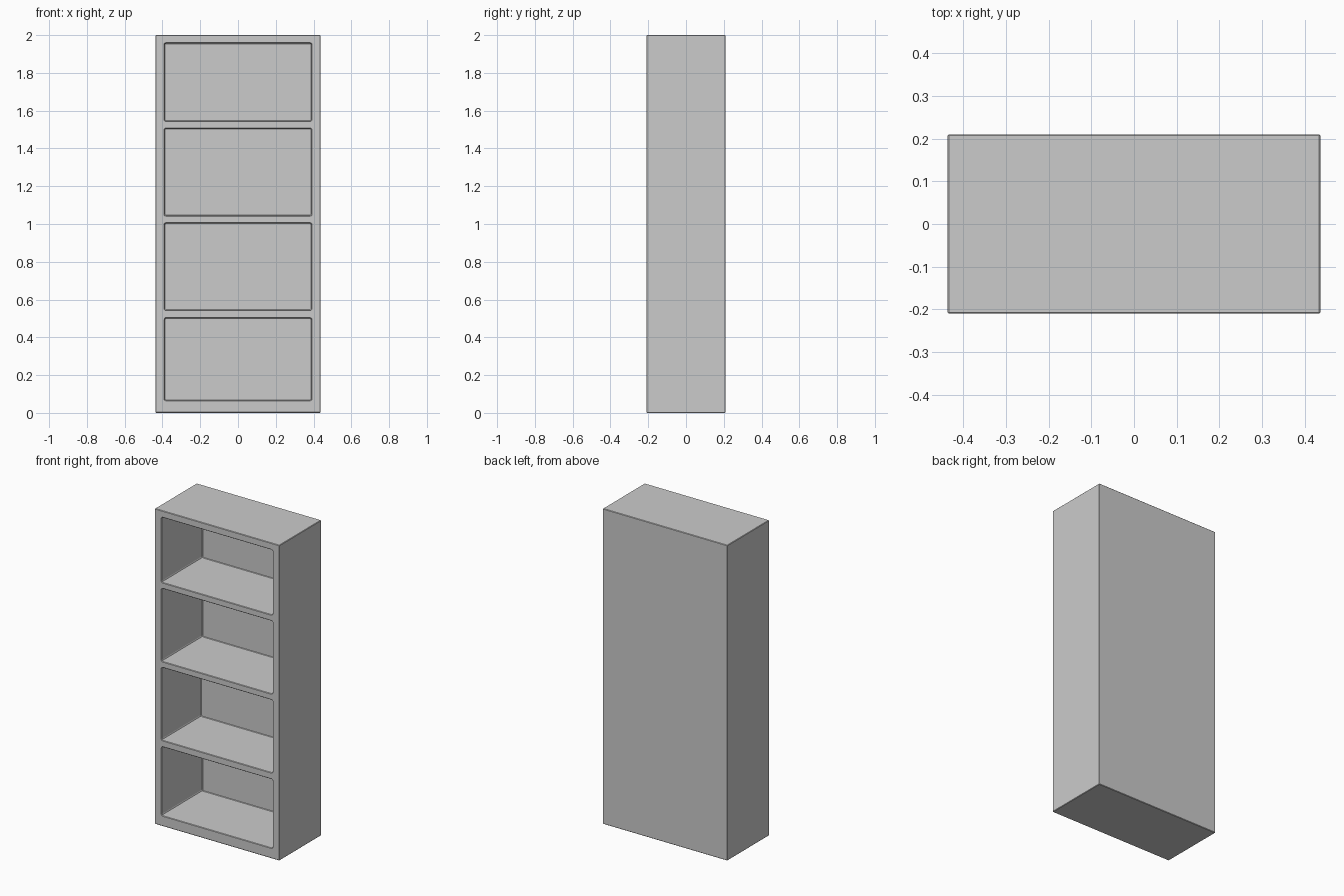
import bpy, bmesh
from mathutils import Vector

if "Cube" in bpy.data.objects:
    bpy.data.objects.remove(bpy.data.objects["Cube"])


def box(name, x, y, z, round_y=0.0):
    """Box from (min, max) ranges; optionally round the edges running front to back."""
    bm = bmesh.new()
    bmesh.ops.create_cube(bm, size=1)
    for v in bm.verts:
        v.co = Vector([lo + (c + 0.5) * (hi - lo) for c, (lo, hi) in zip(v.co, (x, y, z))])
    if round_y:
        edges = [e for e in bm.edges if abs(e.verts[0].co.y - e.verts[1].co.y) > 0.01]
        bmesh.ops.bevel(bm, geom=edges, offset=round_y, segments=2, profile=0.5, affect='EDGES')
    mesh = bpy.data.meshes.new(name)
    bm.to_mesh(mesh)
    bm.free()
    obj = bpy.data.objects.new(name, mesh)
    bpy.context.collection.objects.link(obj)
    return obj


# Solid cabinet block
cabinet = box("bookcase_body", (-0.437, 0.437), (-0.21, 0.21), (0, 2))

# Four compartments: bottom, top and back position of each
compartments = [(0.066, 0.502, 0.2), (0.544, 1.005, 0.187),
                (1.044, 1.506, 0.2), (1.545, 1.957, 0.2)]
for i, (bottom, top, back) in enumerate(compartments):
    cutter = box(f"compartment_cutter_{i + 1}", (-0.39, 0.39), (-0.3, back), (bottom, top), 0.009)
    cutter.hide_render = True
    cutter.hide_viewport = True
    cut = cabinet.modifiers.new(f"compartment_{i + 1}", 'BOOLEAN')
    cut.operation = 'DIFFERENCE'
    cut.solver = 'EXACT'
    cut.object = cutter

# Slightly eased edges
ease = cabinet.modifiers.new("eased_edges", 'BEVEL')
ease.width = 0.003
ease.segments = 1
ease.limit_method = 'ANGLE'
ease.angle_limit = 1.0
